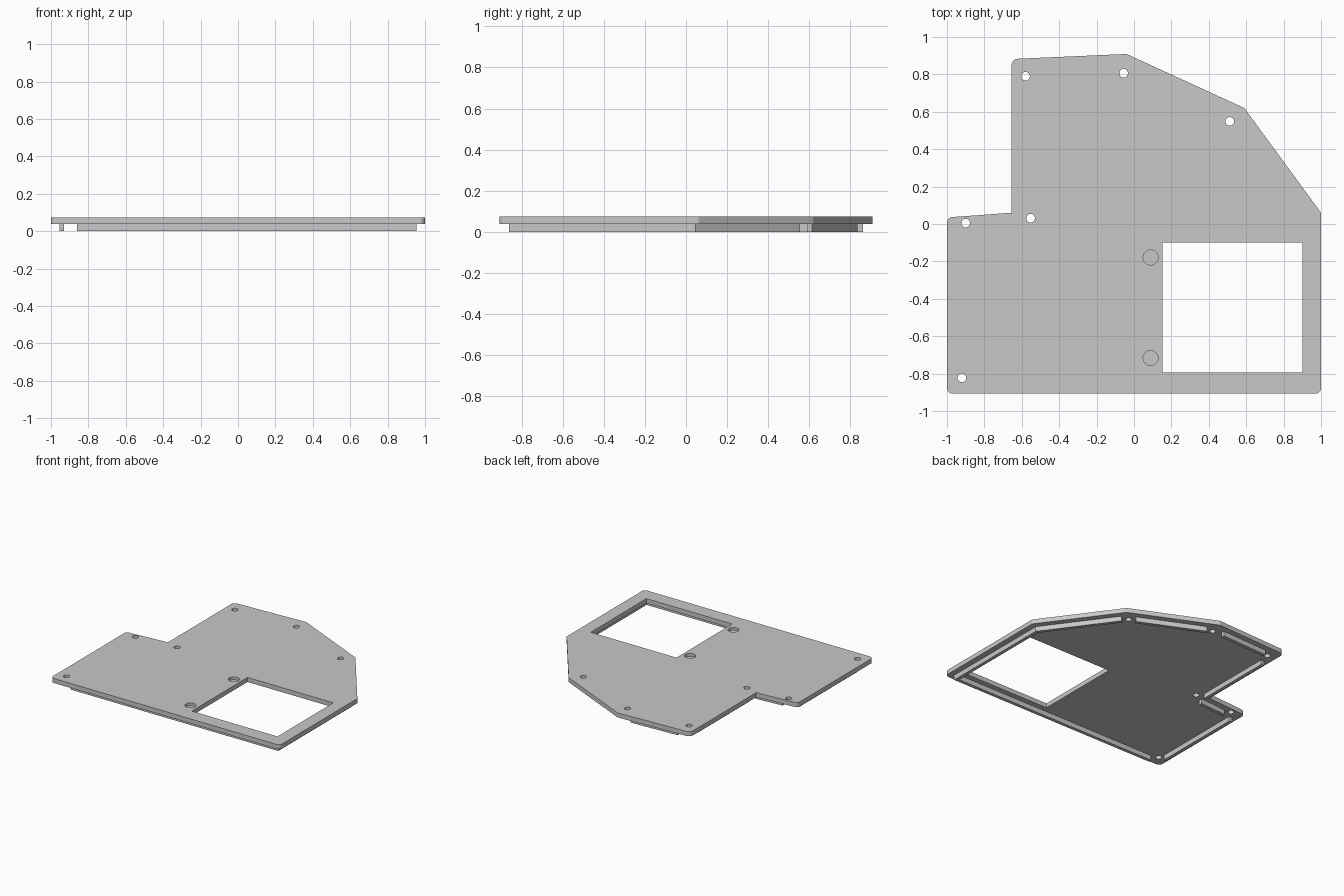
import bpy, bmesh, math
from mathutils import Vector

cube = bpy.data.objects.get("Cube")
if cube:
    bpy.data.objects.remove(cube, do_unlink=True)

RIB_H, TOP = 0.038, 0.074      # underside and top of the plate
INSET, RIB_W = 0.045, 0.026    # rib distance from the edge, rib thickness

grey = bpy.data.materials.new("plain grey")
grey.use_nodes = True
grey.diffuse_color = (0.578, 0.578, 0.578, 1)
grey.node_tree.nodes["Principled BSDF"].inputs["Base Color"].default_value = grey.diffuse_color


def prism(name, points, z0, z1):
    """Upright prism over a flat outline."""
    bm = bmesh.new()
    face = bm.faces.new([bm.verts.new((p[0], p[1], z0)) for p in points])
    ext = bmesh.ops.extrude_face_region(bm, geom=[face])
    verts = [v for v in ext["geom"] if isinstance(v, bmesh.types.BMVert)]
    bmesh.ops.translate(bm, verts=verts, vec=(0, 0, z1 - z0))
    bmesh.ops.recalc_face_normals(bm, faces=bm.faces)
    mesh = bpy.data.meshes.new(name)
    bm.to_mesh(mesh)
    bm.free()
    mesh.materials.append(grey)
    obj = bpy.data.objects.new(name, mesh)
    bpy.context.collection.objects.link(obj)
    return obj


def circle(x, y, r, n=32):
    return [(x + r * math.cos(2 * math.pi * i / n), y + r * math.sin(2 * math.pi * i / n))
            for i in range(n)]


def rounded(points, radii, steps=6):
    """Outline with each corner replaced by an arc."""
    out = []
    for i, (p, r) in enumerate(zip(points, radii)):
        if r == 0:
            out.append(p)
            continue
        a = (points[i - 1] - p).normalized()
        b = (points[(i + 1) % len(points)] - p).normalized()
        half = a.angle(b) / 2
        centre = p + (a + b).normalized() * (r / math.sin(half))
        start = p + a * (r / math.tan(half)) - centre
        end = p + b * (r / math.tan(half)) - centre
        for k in range(steps + 1):
            out.append(centre + start.lerp(end, k / steps).normalized() * r)
    return out


def cut(obj, cutter):
    mod = obj.modifiers.new("cut", "BOOLEAN")
    mod.operation, mod.solver, mod.object = "DIFFERENCE", "EXACT", cutter
    bpy.context.view_layer.objects.active = obj
    bpy.ops.object.modifier_apply(modifier=mod.name)
    bpy.data.objects.remove(cutter, do_unlink=True)


# Plate outline, counter-clockwise from the front right corner
outline = [Vector(p) for p in ((-1, -0.907), (1, -0.907), (1, 0.06), (0.59, 0.62),
                               (-0.04, 0.909), (-0.655, 0.882), (-0.655, 0.06), (-1, 0.035))]
radii = (0.03, 0.03, 0.03, 0.03, 0.04, 0.035, 0, 0.03)
plate = prism("cover_plate", rounded(outline, radii), RIB_H, TOP)

# Window, screw holes and two shallow round recesses
cut(plate, prism("window_cutter", [(0.152, -0.793), (0.9, -0.793), (0.9, -0.098), (0.152, -0.098)], -1, 1))
for x, y in ((-0.58, 0.79), (-0.055, 0.806), (0.512, 0.549),
             (-0.9, 0.005), (-0.553, 0.031), (-0.92, -0.823)):
    cut(plate, prism("hole_cutter", circle(x, y, 0.023), -1, 1))
for y in (-0.179, -0.717):
    cut(plate, prism("recess_cutter", circle(0.089, y, 0.04), TOP - 0.022, 1))


def inward(i):
    d = (outline[(i + 1) % 8] - outline[i % 8]).normalized()
    return Vector((-d.y, d.x))


def on_edge(i, t, depth):
    return outline[i].lerp(outline[(i + 1) % 8], t) + inward(i) * depth


def corner(i, depth):
    a, b = inward(i - 1), inward(i)
    return outline[i] + (a + b) * (depth / (1 + a.dot(b)))


def rib(name, first, t0, last, t1):
    """Wall under the plate, mitred round the corners between two edges."""
    sides = []
    for depth in (INSET, INSET + RIB_W):
        sides.append([on_edge(first, t0, depth)]
                     + [corner(i, depth) for i in range(first + 1, last + 1)]
                     + [on_edge(last, t1, depth)])
    prism(name, sides[0] + sides[1][::-1], 0, RIB_H)


# Locating ribs, broken at the screw holes
rib("front_and_left_rib", 0, 0.07, 2, 0.93)
rib("back_left_rib", 3, 0.12, 3, 0.88)
rib("back_rib", 4, 0.13, 4, 0.78)
rib("inner_right_rib", 5, 0.2, 5, 0.97)
rib("step_rib", 6, -0.1, 6, 0.56)
rib("right_rib", 7, 0.09, 7, 0.86)
